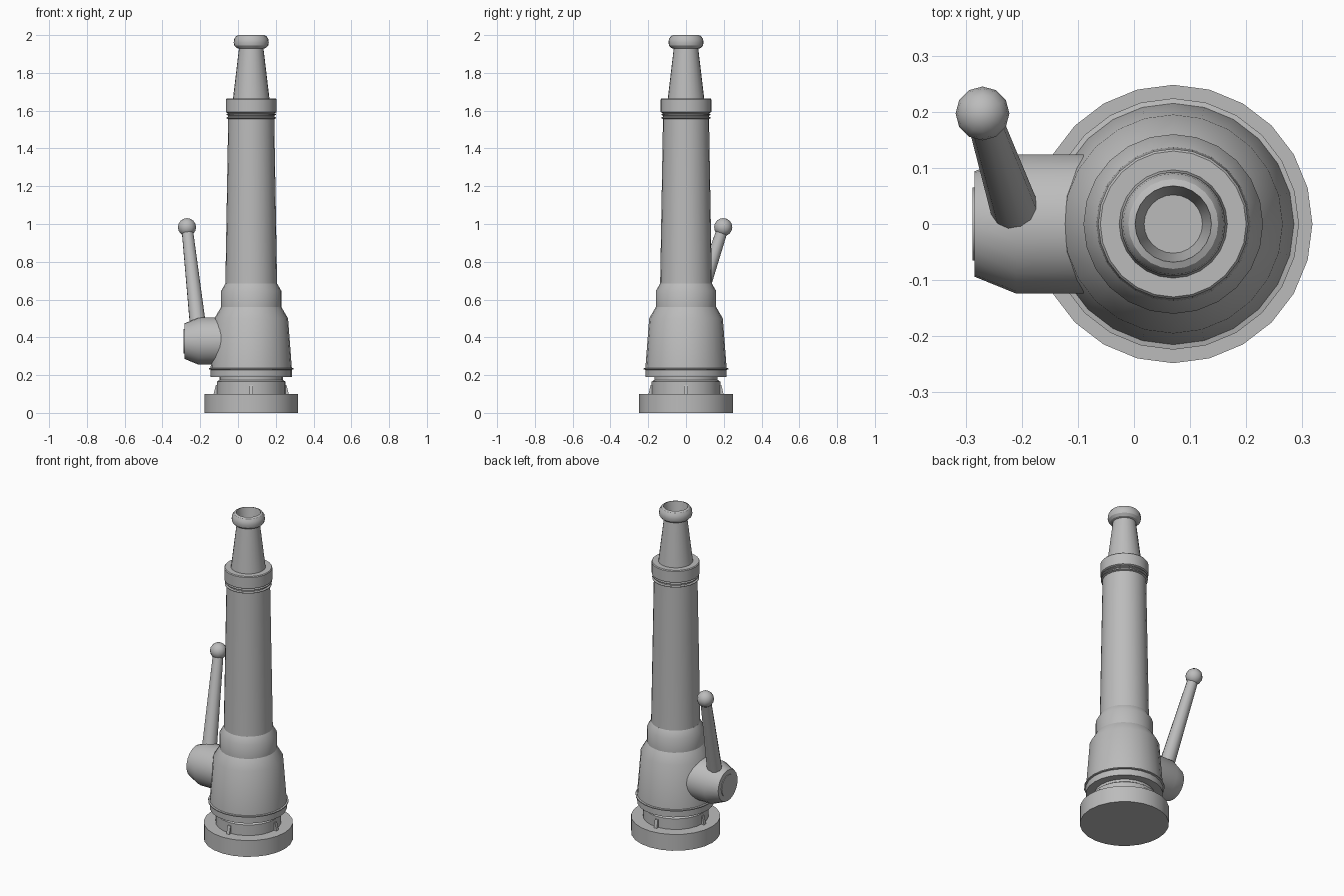
import bpy, bmesh, math
from mathutils import Vector, Matrix

cube = bpy.data.objects.get("Cube")
if cube:
    bpy.data.objects.remove(cube, do_unlink=True)

metal = bpy.data.materials.new("plain grey")
metal.use_nodes = True
GREY = (0.5, 0.5, 0.5, 1)
metal.diffuse_color = GREY
metal.node_tree.nodes["Principled BSDF"].inputs["Base Color"].default_value = GREY

AXIS = Vector((0.07, 0, 0))


def finish(name, bm, matrix):
    bmesh.ops.recalc_face_normals(bm, faces=bm.faces)
    mesh = bpy.data.meshes.new(name)
    bm.to_mesh(mesh)
    bm.free()
    mesh.materials.append(metal)
    obj = bpy.data.objects.new(name, mesh)
    bpy.context.collection.objects.link(obj)
    obj.matrix_world = matrix
    bpy.ops.object.select_all(action="DESELECT")
    obj.select_set(True)
    bpy.context.view_layer.objects.active = obj
    bpy.ops.object.shade_smooth_by_angle(angle=math.radians(30))
    return obj


def lathe(name, profile, origin=AXIS, direction=(0, 0, 1), sides=24):
    """Revolve (radius, height) pairs, closing both ends on the axis."""
    bm = bmesh.new()
    points = [(0, profile[0][1])] + profile + [(0, profile[-1][1])]
    verts = [bm.verts.new((r, 0, h)) for r, h in points]
    edges = [bm.edges.new(pair) for pair in zip(verts, verts[1:])]
    bmesh.ops.spin(bm, geom=verts + edges, cent=(0, 0, 0), axis=(0, 0, 1),
                   angle=math.tau, steps=sides, use_merge=False)
    bmesh.ops.remove_doubles(bm, verts=bm.verts, dist=0.0005)
    turn = Vector(direction).to_track_quat("Z", "Y").to_matrix().to_4x4()
    return finish(name, bm, Matrix.Translation(origin) @ turn)


# Coupling at the foot
lathe("base_coupling", [(0.248, 0), (0.248, 0.1), (0.182, 0.1), (0.182, 0.165),
                        (0.168, 0.175), (0.168, 0.2)])

# Four tapered lugs around the coupling neck
for i in range(4):
    bm = bmesh.new()
    bmesh.ops.create_cube(bm, size=1)
    for v in bm.verts:
        top = v.co.z > 0
        outer = 0.187 if top else 0.2
        v.co = (outer if v.co.x > 0 else 0.16, v.co.y * 0.02, 0.148 if top else 0.095)
    finish("coupling_lug", bm, Matrix.Translation(AXIS) @ Matrix.Rotation(i * math.pi / 2, 4, "Z"))

# Valve body with its thin ring and stepped shoulder
lathe("valve_body", [(0.215, 0.19), (0.215, 0.228), (0.224, 0.23), (0.224, 0.236),
                     (0.215, 0.238), (0.195, 0.5), (0.16, 0.56), (0.16, 0.645),
                     (0.137, 0.685)])

# Long barrel, grooved rings and collar
lathe("barrel", [(0.137, 0.68), (0.122, 1.55), (0.122, 1.6)])
for height in (1.556, 1.574):
    lathe("barrel_ring", [(0.122, height), (0.131, height + 0.004),
                          (0.131, height + 0.008), (0.122, height + 0.012)])
lathe("barrel_collar", [(0.122, 1.586), (0.134, 1.592), (0.134, 1.66), (0.13, 1.665)])

# Tapered nozzle with rounded lip and open bore
lathe("nozzle", [(0.097, 1.66), (0.065, 1.928), (0.078, 1.932), (0.09, 1.945),
                 (0.093, 1.96), (0.09, 1.98), (0.08, 1.995), (0.068, 2.0),
                 (0.052, 1.9)])

# Side valve housing and its end cap
hub = Vector((0, 0, 0.38))
lathe("valve_housing", [(0.124, -0.07), (0.124, 0.21), (0.094, 0.284)],
      hub, (-1, 0, 0))
lathe("housing_cap", [(0.065, 0.28), (0.065, 0.288)], hub, (-1, 0, 0))

# Leaning lever and round knob
foot = Vector((-0.213, 0.027, 0.47))
knob = Vector((-0.27, 0.197, 0.983))
reach = knob - foot
lathe("lever", [(0.043, 0), (0.03, reach.length)], foot, reach, 12)
bm = bmesh.new()
bmesh.ops.create_uvsphere(bm, u_segments=12, v_segments=8, radius=0.048)
finish("lever_knob", bm, Matrix.Translation(knob))
